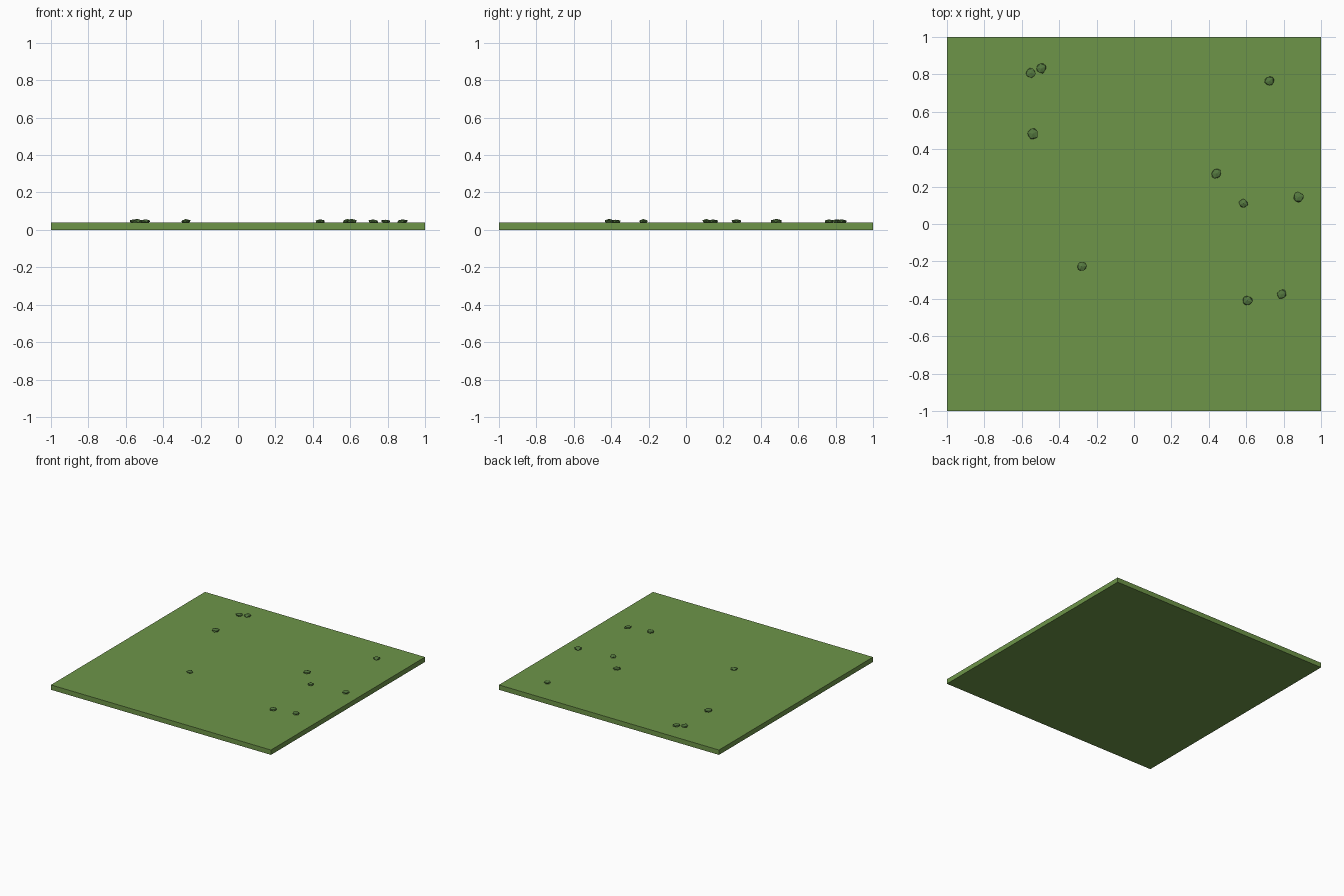
import bpy, bmesh, random, math
from mathutils import Matrix

if "Cube" in bpy.data.objects:
    bpy.data.objects.remove(bpy.data.objects["Cube"])

random.seed(4)

grass = bpy.data.materials.new("grass_green")
grass.diffuse_color = (0.155, 0.30, 0.066, 1)
grass.use_nodes = True
grass.node_tree.nodes["Principled BSDF"].inputs["Base Color"].default_value = grass.diffuse_color
stone_mat = bpy.data.materials.new("stone_green")
stone_mat.diffuse_color = (0.09, 0.19, 0.05, 1)
stone_mat.use_nodes = True
stone_mat.node_tree.nodes["Principled BSDF"].inputs["Base Color"].default_value = stone_mat.diffuse_color


def make_object(name, bm, mat):
    mesh = bpy.data.meshes.new(name)
    bm.to_mesh(mesh)
    bm.free()
    mesh.materials.append(mat)
    obj = bpy.data.objects.new(name, mesh)
    bpy.context.collection.objects.link(obj)
    return obj


# Flat square ground tile
bm = bmesh.new()
bmesh.ops.create_cube(bm, size=1)
bmesh.ops.scale(bm, vec=(2, 2, 0.04), verts=bm.verts)
bmesh.ops.translate(bm, vec=(0, 0, 0.02), verts=bm.verts)
make_object("ground_tile", bm, grass)


# Faceted pebble: squashed, jittered icosahedron resting on the tile
def pebble(i, x, y, radius, height):
    bm = bmesh.new()
    bmesh.ops.create_icosphere(bm, subdivisions=1, radius=1)
    for v in bm.verts:
        v.co *= random.uniform(0.85, 1.1)
    bmesh.ops.rotate(bm, verts=bm.verts,
                     matrix=Matrix.Rotation(random.uniform(0, math.tau), 3, 'Z'))
    bmesh.ops.scale(bm, vec=(radius, radius, height), verts=bm.verts)
    bmesh.ops.translate(bm, vec=(x, y, 0.046), verts=bm.verts)
    make_object(f"pebble_{i}", bm, stone_mat)


# Scattered pebbles: x, y, radius, half height
pebbles = [
    (-0.553, 0.808, 0.030, 0.012), (-0.495, 0.832, 0.029, 0.010),
    (-0.54, 0.484, 0.032, 0.013), (0.724, 0.764, 0.029, 0.011),
    (0.44, 0.27, 0.030, 0.011), (0.585, 0.11, 0.027, 0.012),
    (0.88, 0.145, 0.030, 0.011), (-0.28, -0.228, 0.029, 0.011),
    (0.605, -0.41, 0.031, 0.013), (0.79, -0.375, 0.028, 0.010),
]
for i, p in enumerate(pebbles, 1):
    pebble(i, *p)
